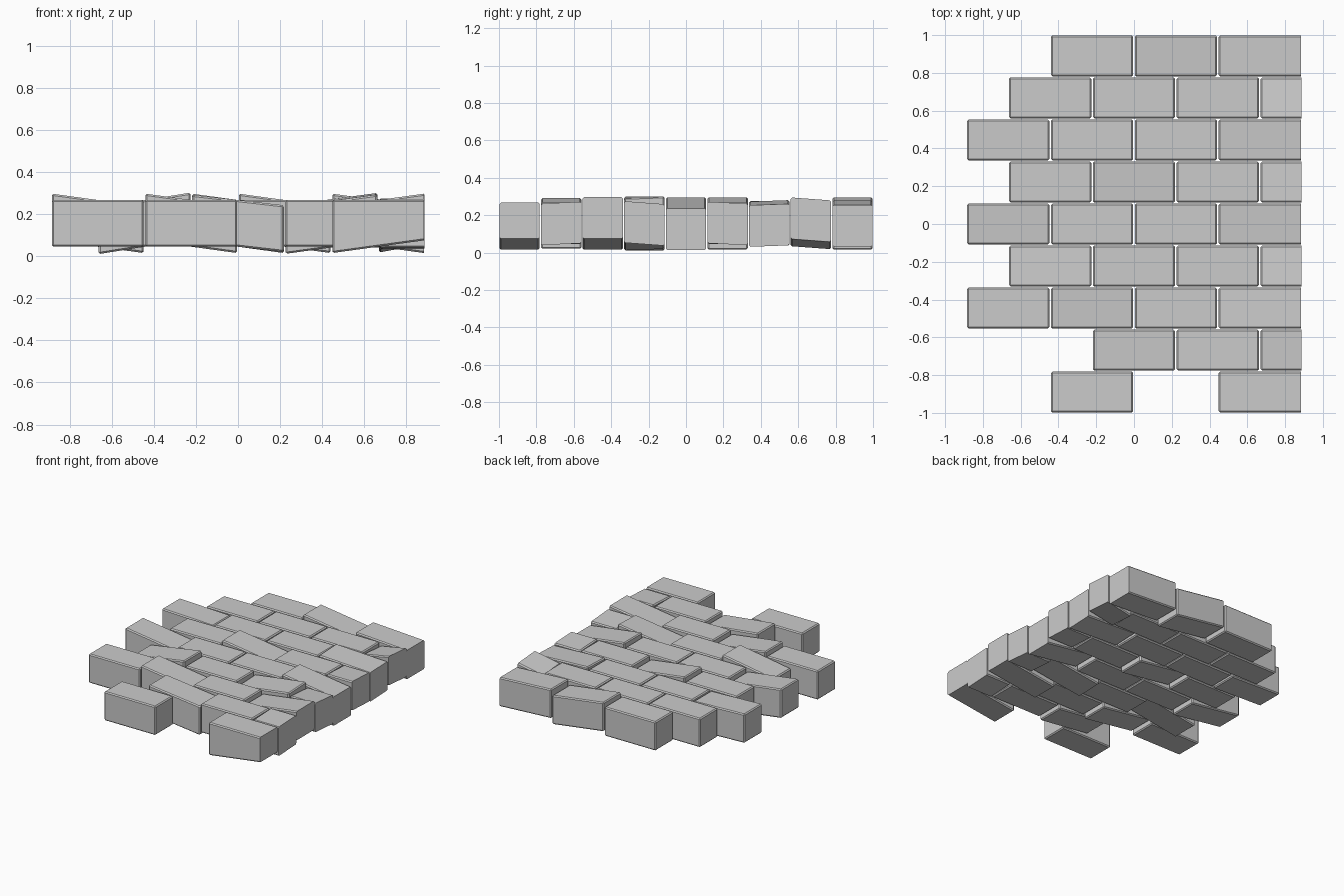
import bpy
import bmesh

if "Cube" in bpy.data.objects:
    bpy.data.objects.remove(bpy.data.objects["Cube"])

PITCH_X, PITCH_Y = 0.444, 0.2225
HALF_D = 0.108
RIGHT = 0.887
TOP, BOTTOM = 0.267, 0.045

# Each row, front to back: x of each brick's left end, (tilt along x, tilt along y)
# A tilt is the rise of the right / back end above the brick's middle height.
ROWS = [
    [(-0.444, 0, 0), (0.444, 0, 0)],
    [(-0.222, -0.025, 0), (0.222, 0, 0), (0.666, 0, 0.005)],
    [(-0.888, 0, 0), (-0.444, -0.03, 0), (0, 0, 0), (0.444, 0.03, 0)],
    [(-0.666, 0.035, 0), (-0.222, 0, 0), (0.222, 0.03, 0.004), (0.666, 0, -0.008)],
    [(-0.888, -0.03, 0), (-0.444, 0, 0), (0, 0, 0), (0.444, -0.03, 0)],
    [(-0.666, 0, 0), (-0.222, -0.03, 0), (0.222, 0, 0), (0.666, 0, -0.005)],
    [(-0.888, -0.008, 0), (-0.444, 0, 0), (0, 0, 0), (0.444, -0.01, 0.004)],
    [(-0.666, 0, 0), (-0.222, 0, 0), (0.222, 0, 0), (0.666, 0.02, -0.008)],
    [(-0.444, 0, 0), (0, -0.03, 0), (0.444, -0.012, 0)],
]


def brick(name, x0, yc, tx, ty, bottom_tilt=None):
    """Box whose top and bottom slope while its sides stay upright."""
    x1 = min(x0 + PITCH_X - 0.004, RIGHT)
    x0 = x0 + 0.004
    bt = tx if bottom_tilt is None else bottom_tilt
    bm = bmesh.new()
    bmesh.ops.create_cube(bm, size=2)
    for v in bm.verts:
        sx, sy, up = v.co.x, v.co.y, v.co.z > 0
        z = (TOP + tx * sx if up else BOTTOM + bt * sx) + ty * sy
        v.co = ((x0 + x1) / 2 + sx * (x1 - x0) / 2, yc + sy * HALF_D, z)
    # chamfer everything but the flush right-hand end of the paving
    edges = [e for e in bm.edges
             if not all(v.co.x > RIGHT - 0.005 for v in e.verts)]
    bmesh.ops.bevel(bm, geom=edges, offset=0.008, segments=1,
                    affect='EDGES', clamp_overlap=True)
    bmesh.ops.recalc_face_normals(bm, faces=bm.faces)
    me = bpy.data.meshes.new(name)
    bm.to_mesh(me)
    bm.free()
    ob = bpy.data.objects.new(name, me)
    bpy.context.collection.objects.link(ob)
    return ob


for r, row in enumerate(ROWS):
    for c, (x0, tx, ty) in enumerate(row):
        yc = (r - 4) * PITCH_Y
        # the front right brick is a wedge underneath
        wedge = 0.03 if (r == 0 and c == 1) else None
        brick(f"brick_row{r + 1}_{c + 1}", x0, yc, tx, ty, wedge)
